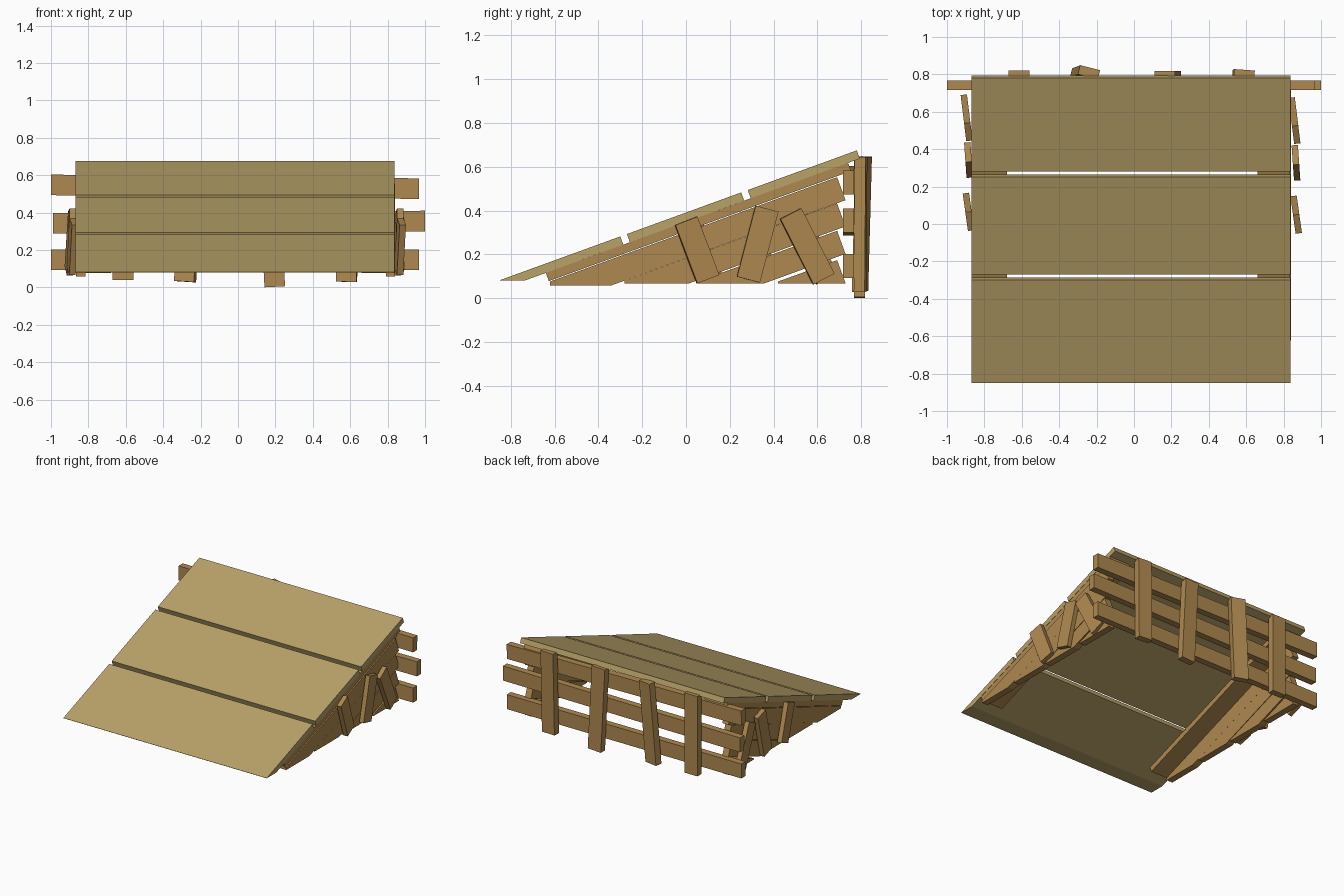
import bpy
from math import radians, sin, cos, tan
from mathutils import Euler

if "Cube" in bpy.data.objects:
    bpy.data.objects.remove(bpy.data.objects["Cube"])

SLOPE = radians(20.0)
T = tan(SLOPE)
GROUND = 0.068


def material(name, color):
    m = bpy.data.materials.new(name)
    m.diffuse_color = color
    m.use_nodes = True
    m.node_tree.nodes["Principled BSDF"].inputs["Base Color"].default_value = m.diffuse_color
    return m


PLY = material("plywood", (0.48, 0.36, 0.14, 1))
WOOD = material("plank_wood", (0.43, 0.25, 0.08, 1))


def make(name, verts, faces, mat):
    me = bpy.data.meshes.new(name)
    me.from_pydata(verts, [], faces)
    me.materials.append(mat)
    ob = bpy.data.objects.new(name, me)
    bpy.context.collection.objects.link(ob)
    return ob


def prism(name, profile, x0, x1, mat):
    """Extrude a (y, z) profile, counter-clockwise, along x."""
    n = len(profile)
    verts = [(x, y, z) for x in (x0, x1) for y, z in profile]
    faces = [tuple(reversed(range(n))), tuple(range(n, 2 * n))]
    faces += [(i, (i + 1) % n, n + (i + 1) % n, n + i) for i in range(n)]
    return make(name, verts, faces, mat)


def plank(name, size, loc, rot=(0, 0, 0)):
    """Box of a given size, rotated in degrees about its centre."""
    h = [s / 2 for s in size]
    prof = [(-h[1], -h[2]), (h[1], -h[2]), (h[1], h[2]), (-h[1], h[2])]
    ob = prism(name, prof, -h[0], h[0], WOOD)
    ob.location = loc
    ob.rotation_euler = Euler([radians(a) for a in rot])
    return ob


def sloped(y0, y1, z_top, thick, floor):
    """Sloped board with top line z_top(y); square upper end, and a lower end
    cut square (floor None) or level with the floor."""
    dy, dz = thick * sin(SLOPE), thick * cos(SLOPE)
    end = [(y1 + dy, z_top(y1) - dz), (y1, z_top(y1))]
    if floor is None:
        return [(y0 + dy, z_top(y0) - dz)] + end + [(y0, z_top(y0))]
    # horizontal cut where the underside meets the floor
    under = y0 + (z_top(y0) - floor + thick / cos(SLOPE) - (z_top(y0) - floor)) / T \
        - (z_top(y0) - floor) / T
    return [(y0, floor), (under, floor)] + end + [(y0, z_top(y0) + 0.0005)]


# Deck panels
def deck(y):
    return 0.082 + (y + 0.85) * T


prism("deck_panel_lower", sloped(-0.85, -0.30, deck, 0.04, 0.081), -0.87, 0.836, PLY)
prism("deck_panel_middle", sloped(-0.27, 0.252, deck, 0.04, None), -0.87, 0.836, PLY)
prism("deck_panel_upper", sloped(0.282, 0.78, deck, 0.04, None), -0.87, 0.836, PLY)

# Wide rails flat under the deck edges
def rail(y):
    return deck(y) - 0.0426


for side, x0, x1 in (("left", -0.868, -0.68), ("right", 0.66, 0.834)):
    prism("deck_rail_" + side, sloped(-0.64, 0.74, rail, 0.04, None), x0, x1, WOOD)

# Parallel side boards, trimmed level at the bottom
boards = [(-0.622, 0.553, 0.058), (-0.28, 0.433, GROUND),
          (0.055, 0.308, GROUND), (0.42, 0.174, GROUND)]
for side, x0, x1 in (("left", -0.865, -0.815), ("right", 0.79, 0.84)):
    for i, (y0, zend, floor) in enumerate(boards):
        def top(y, zend=zend):
            return zend + (y - 0.69) * T
        start = max(y0, 0.69 - (zend - floor) / T + 0.02)
        prism(f"side_board_{side}_{i + 1}",
              sloped(start, 0.69, top, 0.112, floor), x0, x1, WOOD)

# Crooked braces nailed to each side
braces = [(0.05, 0.22, 0.285, 20.8, 8), (0.327, 0.247, 0.335, -14.7, 4),
          (0.553, 0.237, 0.335, 27, 7)]
for side, xs, shift in (("left", (-0.885, -0.885, -0.895), 0.015),
                        ("right", (0.867, 0.866, 0.858), 0.0)):
    for i, ((y, z, length, tilt, yaw), x) in enumerate(zip(braces, xs)):
        plank(f"side_brace_{side}_{i + 1}", (0.034, 0.108, length),
              (x, y + shift, z), (tilt, 0, yaw))

# Long horizontal rails across the back
for i, (x0, x1, zl, zr) in enumerate([(-1, 0.967, 0.548, 0.528),
                                      (-0.99, 1, 0.342, 0.355),
                                      (-1, 0.967, 0.147, 0.147)]):
    plank(f"back_rail_{i + 1}", (x1 - x0, 0.05, 0.11),
          ((x0 + x1) / 2, 0.741, (zl + zr) / 2),
          (0, (zl - zr) / (x1 - x0) * 57.3, 0))

# Uneven uprights on the back
for i, (x, y, z0, z1, rot) in enumerate([
        (-0.615, 0.795, 0.04, 0.645, (0, 0, 0)),
        (-0.262, 0.803, 0.03, 0.645, (-2.5, 3.5, -14)),
        (0.18, 0.793, 0.003, 0.64, (0, -3, 0)),
        (0.585, 0.797, 0.03, 0.645, (-0.5, 0.8, -4))]):
    plank(f"back_upright_{i + 1}", (0.11, 0.05, z1 - z0), (x, y, (z0 + z1) / 2), rot)
